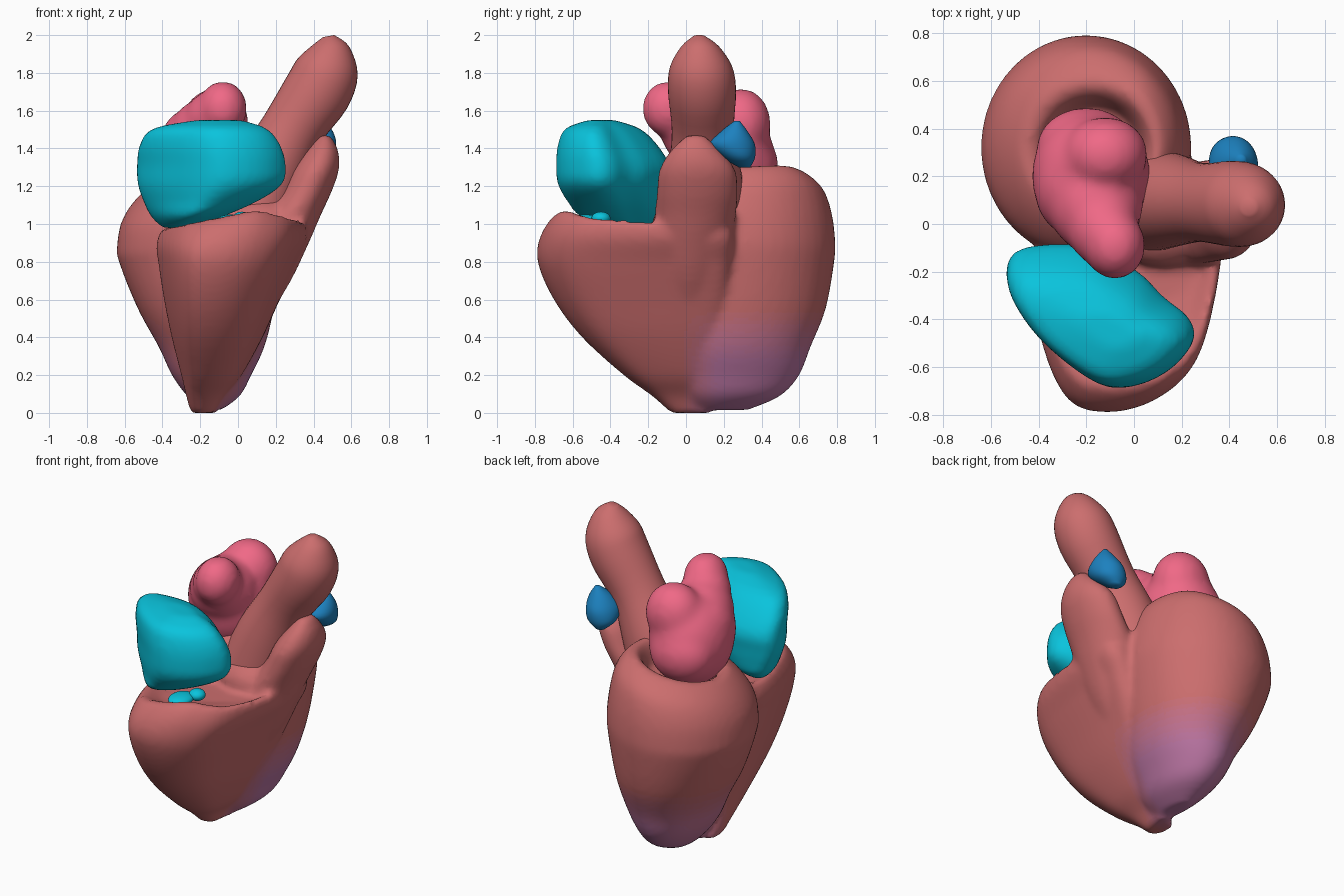
import bpy, bmesh, math
from mathutils import Vector, Matrix

if "Cube" in bpy.data.objects:
    bpy.data.objects.remove(bpy.data.objects["Cube"])

def material(name, rgb):
    m = bpy.data.materials.new(name)
    m.diffuse_color = (*rgb, 1)
    m.use_nodes = True
    m.node_tree.nodes["Principled BSDF"].inputs["Base Color"].default_value = m.diffuse_color
    return m

RED, PURPLE = (0.60, 0.155, 0.155), (0.50, 0.18, 0.37)
red = material("muscle", RED)
cyan = material("right_atrium_cyan", (0.003, 0.55, 0.72))
pink = material("left_atrium_pink", (0.87, 0.14, 0.24))
blue = material("valve_blue", (0.012, 0.22, 0.52))
clamp = lambda v: max(0.0, min(1.0, v))

def spline(pts, steps, closed):
    """Catmull-Rom interpolation of a list of vectors."""
    n, out = len(pts), []
    get = (lambda i: pts[i % n]) if closed else (lambda i: pts[max(0, min(n - 1, i))])
    for i in range(n if closed else n - 1):
        a, b, c, d = get(i - 1), get(i), get(i + 1), get(i + 2)
        for k in range(steps):
            t = k / steps
            out.append(0.5 * (2 * b + (c - a) * t + (2 * a - 5 * b + 4 * c - d) * t * t
                              + (3 * b - a - 3 * c + d) * t ** 3))
    if not closed:
        out.append(pts[-1])
    return out

def loft(bm, rings, steps=4, lift=None):
    """Skin a stack of rings smoothly, cap both ends, optionally warp heights."""
    columns = [spline(list(col), steps, False) for col in zip(*rings)]
    grid = [[bm.verts.new(p) for p in ring] for ring in zip(*columns)]
    n = len(grid[0])
    for r0, r1 in zip(grid, grid[1:]):
        for i in range(n):
            j = (i + 1) % n
            bm.faces.new((r0[i], r0[j], r1[j], r1[i]))
    bm.faces.new(grid[0][::-1])
    bm.faces.new(grid[-1])
    if lift:
        for ring in grid:
            for v in ring:
                v.co.z += lift(*v.co)

def oval(cx, cy, rx, ry, z, n=44):
    return [Vector((cx + rx * math.cos(2 * math.pi * i / n),
                    cy + ry * math.sin(2 * math.pi * i / n), z)) for i in range(n)]

def shaped(template, x0, x1, y0, y1, z):
    pts = [Vector((x0 + (x1 - x0) * u, y0 + (y1 - y0) * v, z)) for u, v in template]
    return spline(pts, 4, True)

def blob(bm, loc, size):
    bmesh.ops.create_uvsphere(bm, u_segments=32, v_segments=20, radius=1,
                              matrix=Matrix.Translation(loc) @ Matrix.Diagonal((*size, 1)))

def finish(name, bm, mat, voxel=0, smooth=0):
    bmesh.ops.recalc_face_normals(bm, faces=bm.faces)
    me = bpy.data.meshes.new(name)
    bm.to_mesh(me)
    bm.free()
    ob = bpy.data.objects.new(name, me)
    bpy.context.collection.objects.link(ob)
    if voxel:
        r = ob.modifiers.new("fuse", 'REMESH')
        r.mode, r.voxel_size = 'VOXEL', voxel
        s = ob.modifiers.new("soften", 'SMOOTH')
        s.factor, s.iterations = 0.5, smooth
        dg = bpy.context.evaluated_depsgraph_get()
        ob.data = bpy.data.meshes.new_from_object(ob.evaluated_get(dg))
        ob.modifiers.clear()
    ob.data.materials.clear()
    ob.data.materials.append(mat)
    for p in ob.data.polygons:
        p.use_smooth = True
    return ob

# Ventricles: left cup with a rolled rim that tilts down to the left and front
bm = bmesh.new()
loft(bm, [oval(*r) for r in [
    (-0.14, 0.20, 0.05, 0.13, 0.015), (-0.13, 0.25, 0.14, 0.25, 0.09),
    (-0.14, 0.27, 0.21, 0.33, 0.20), (-0.14, 0.28, 0.28, 0.38, 0.35),
    (-0.17, 0.30, 0.36, 0.44, 0.55), (-0.20, 0.32, 0.43, 0.465, 0.80),
    (-0.20, 0.32, 0.44, 0.47, 0.92), (-0.20, 0.32, 0.42, 0.45, 1.08),
    (-0.19, 0.33, 0.37, 0.39, 1.21), (-0.18, 0.32, 0.29, 0.29, 1.29),
    (-0.17, 0.31, 0.23, 0.23, 1.26), (-0.17, 0.30, 0.19, 0.19, 1.14)]],
    lift=lambda x, y, z: -clamp((z - 0.8) / 0.48) * (0.22 * max(0, 0.05 - x)
                                                    + 0.06 * max(0, 0.57 - y) - 0.03))

# Ventricles: right chamber wrapping the front, with an uneven rim
rv = [(0, .58), (.06, .27), (.2, .05), (.42, 0), (.67, .05), (.86, .19),
      (.96, .47), (1, .78), (.96, 1), (.67, 1), (.16, .78)]
loft(bm, [shaped(rv, *r) for r in [
    (-0.25, -0.12, -0.08, 0.12, 0.0), (-0.275, -0.07, -0.18, 0.12, 0.09),
    (-0.30, 0.02, -0.33, 0.13, 0.20), (-0.35, 0.13, -0.55, 0.16, 0.40),
    (-0.39, 0.22, -0.70, 0.20, 0.60), (-0.42, 0.31, -0.785, 0.22, 0.80),
    (-0.43, 0.37, -0.77, 0.23, 0.95), (-0.40, 0.37, -0.69, 0.20, 1.055),
    (-0.34, 0.32, -0.60, 0.16, 1.02), (-0.30, 0.28, -0.54, 0.14, 0.98)]],
    lift=lambda x, y, z: clamp((z - 0.8) / 0.22) * (0.2 * min(x, 0.1)
                                                   - 0.25 * max(0, x - 0.1)))

# Ventricles: outflow funnel rising on the right, and the plateau round the aorta
loft(bm, [oval(*r) for r in [
    (0.00, 0.02, 0.13, 0.14, 0.45), (0.11, 0.02, 0.17, 0.19, 0.70),
    (0.21, 0.03, 0.165, 0.21, 0.90), (0.29, 0.05, 0.15, 0.215, 1.05),
    (0.36, 0.06, 0.135, 0.215, 1.17), (0.41, 0.06, 0.125, 0.20, 1.29),
    (0.445, 0.05, 0.085, 0.13, 1.39), (0.46, 0.05, 0.03, 0.05, 1.47)]])
blob(bm, (0.12, 0.05, 1.00), (0.26, 0.23, 0.15))
body = finish("ventricles", bm, red, 0.02, 6)

# Purple tint fading in over the lower back
LEVELS = 8
for i in range(1, LEVELS + 1):
    t = i / LEVELS
    body.data.materials.append(material(
        "muscle_tint_%d" % i, [a + (b - a) * t for a, b in zip(RED, PURPLE)]))
for p in body.data.polygons:
    x, y, z = p.center
    t = clamp((0.55 - z) / 0.28) * clamp((y + 0.03) / 0.2) * clamp((x + 0.75) / 0.6)
    p.material_index = round(t * LEVELS)

# Aorta: leaning tube with rounded end
path = [(0.06, 0.10, 1.00, 0.22), (0.16, 0.10, 1.26, 0.195), (0.28, 0.09, 1.49, 0.165),
        (0.42, 0.085, 1.70, 0.180), (0.475, 0.08, 1.83, 0.165), (0.49, 0.075, 1.94, 0.10),
        (0.48, 0.07, 1.995, 0.03)]
rings = []
for i, (x, y, z, r) in enumerate(path):
    a, b = Vector(path[max(0, i - 1)][:3]), Vector(path[min(len(path) - 1, i + 1)][:3])
    d = (b - a).normalized()
    side = Vector((0, 1, 0))
    up = side.cross(d).normalized()
    rings.append([Vector((x, y, z)) + r * (math.cos(t) * up + math.sin(t) * side)
                  for t in (2 * math.pi * k / 40 for k in range(40))])
bm = bmesh.new()
loft(bm, rings)
finish("aorta", bm, red)

# Right atrium: lumpy cushion
ra = [(0, .79), (.08, .98), (.43, 1), (.69, .83), (.84, .64), (.97, .5), (1, .34),
      (.88, .14), (.69, .02), (.5, .03), (.26, .26), (.09, .52)]
bm = bmesh.new()
loft(bm, [shaped(ra, *r) for r in [
    (-0.40, -0.24, -0.38, -0.20, 0.98), (-0.46, -0.08, -0.56, -0.13, 1.04),
    (-0.50, 0.10, -0.63, -0.11, 1.12), (-0.53, 0.23, -0.68, -0.10, 1.21),
    (-0.535, 0.25, -0.69, -0.095, 1.31), (-0.52, 0.22, -0.68, -0.16, 1.42),
    (-0.45, 0.15, -0.64, -0.25, 1.505), (-0.22, 0.02, -0.52, -0.38, 1.55)]])
finish("right_atrium", bm, cyan, 0.02, 4)

# Small inlet tissue under the right atrium
bm = bmesh.new()
blob(bm, (-0.04, -0.53, 1.02), (0.07, 0.09, 0.03))
blob(bm, (0.02, -0.45, 1.03), (0.05, 0.05, 0.035))
finish("inlet_tissue", bm, cyan)

# Left atrium: fused lobes
bm = bmesh.new()
for loc, size in [((-0.18, 0.20, 1.35), (0.25, 0.27, 0.29)),
                  ((-0.20, 0.32, 1.31), (0.21, 0.17, 0.19)),
                  ((-0.28, 0.16, 1.40), (0.14, 0.20, 0.20)),
                  ((-0.12, 0.29, 1.53), (0.18, 0.16, 0.19)),
                  ((-0.16, 0.08, 1.48), (0.20, 0.21, 0.19)),
                  ((-0.13, -0.02, 1.56), (0.15, 0.16, 0.15)),
                  ((-0.08, -0.09, 1.61), (0.13, 0.145, 0.15))]:
    blob(bm, loc, size)
finish("left_atrium", bm, pink, 0.02, 22)

# Pulmonary valve: pointed cap beside the outflow
bm = bmesh.new()
loft(bm, [oval(*r) for r in [
    (0.40, 0.31, 0.03, 0.03, 1.30), (0.41, 0.28, 0.09, 0.085, 1.35),
    (0.42, 0.245, 0.10, 0.12, 1.42), (0.435, 0.255, 0.07, 0.075, 1.485),
    (0.45, 0.27, 0.015, 0.015, 1.545)]])
finish("pulmonary_valve", bm, blue)
